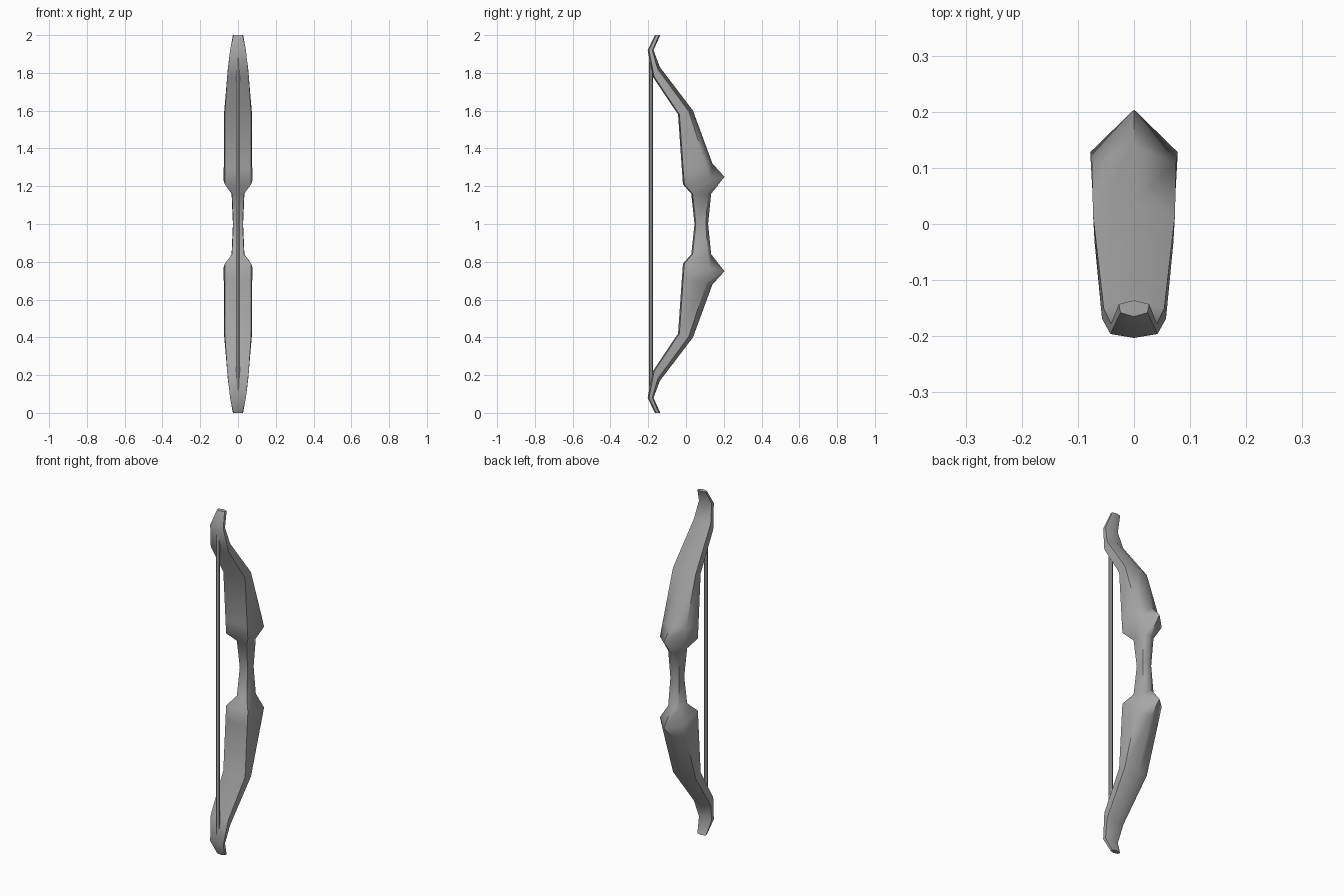
import bpy, bmesh, math

cube = bpy.data.objects.get("Cube")
if cube:
    bpy.data.objects.remove(cube)

grey = bpy.data.materials.new("plain grey")
grey.use_nodes = True
COLOUR = (0.38, 0.38, 0.38, 1)
grey.diffuse_color = COLOUR
grey.node_tree.nodes["Principled BSDF"].inputs["Base Color"].default_value = COLOUR


def finish(name, bm, angle):
    bmesh.ops.recalc_face_normals(bm, faces=bm.faces)
    mesh = bpy.data.meshes.new(name)
    bm.to_mesh(mesh)
    bm.free()
    mesh.materials.append(grey)
    obj = bpy.data.objects.new(name, mesh)
    bpy.context.collection.objects.link(obj)
    bpy.ops.object.select_all(action='DESELECT')
    obj.select_set(True)
    bpy.context.view_layer.objects.active = obj
    bpy.ops.object.shade_smooth_by_angle(angle=math.radians(angle))
    return obj


# Cross-sections of the upper half, grip centre to tip:
# front (y, z), back (y, z), front half width, back half width, back corner (y, z)
SECTIONS = [
    ((0.045, 1.00), (0.117, 1.00), 0.025, 0.027, (0.105, 1.00)),
    ((0.028, 1.16), (0.133, 1.16), 0.032, 0.034, (0.115, 1.16)),
    ((-0.016, 1.21), (0.204, 1.25), 0.070, 0.078, (0.128, 1.235)),
    ((-0.022, 1.29), (0.140, 1.32), 0.070, 0.075, (0.108, 1.31)),
    ((-0.042, 1.58), (0.037, 1.60), 0.070, 0.073, (0.015, 1.595)),
    ((-0.176, 1.78), (-0.138, 1.83), 0.057, 0.054, (-0.150, 1.82)),
    ((-0.203, 1.92), (-0.172, 1.92), 0.042, 0.041, (-0.178, 1.92)),
    ((-0.165, 2.00), (-0.136, 2.00), 0.024, 0.027, (-0.143, 2.00)),
]


def ring(bm, section, sign):
    """Six-sided section; sign -1 mirrors it below the grip."""
    (fy, fz), (by, bz), fw, bw, (cy, cz) = section
    points = [(0, fy, fz), (fw, fy + 0.007, fz), (bw, cy, cz),
              (0, by, bz), (-bw, cy, cz), (-fw, fy + 0.007, fz)]
    return [bm.verts.new((x, y, 1 + sign * (z - 1))) for x, y, z in points]


# Bow body: grip, limbs and curled tips in one loft
bm = bmesh.new()
rings = [ring(bm, s, -1) for s in reversed(SECTIONS[1:])]
rings += [ring(bm, s, 1) for s in SECTIONS]
for a, b in zip(rings, rings[1:]):
    for i in range(6):
        j = (i + 1) % 6
        bm.faces.new((a[i], a[j], b[j], b[i]))
bm.faces.new(rings[0])
bm.faces.new(rings[-1])
finish("bow_body", bm, 60)

# Bowstring, its ends buried in the limbs
bm = bmesh.new()
bmesh.ops.create_cone(bm, cap_ends=True, segments=6, radius1=0.011,
                      radius2=0.011, depth=1.79)
bmesh.ops.translate(bm, verts=bm.verts, vec=(0, -0.185, 1))
finish("bowstring", bm, 30)
